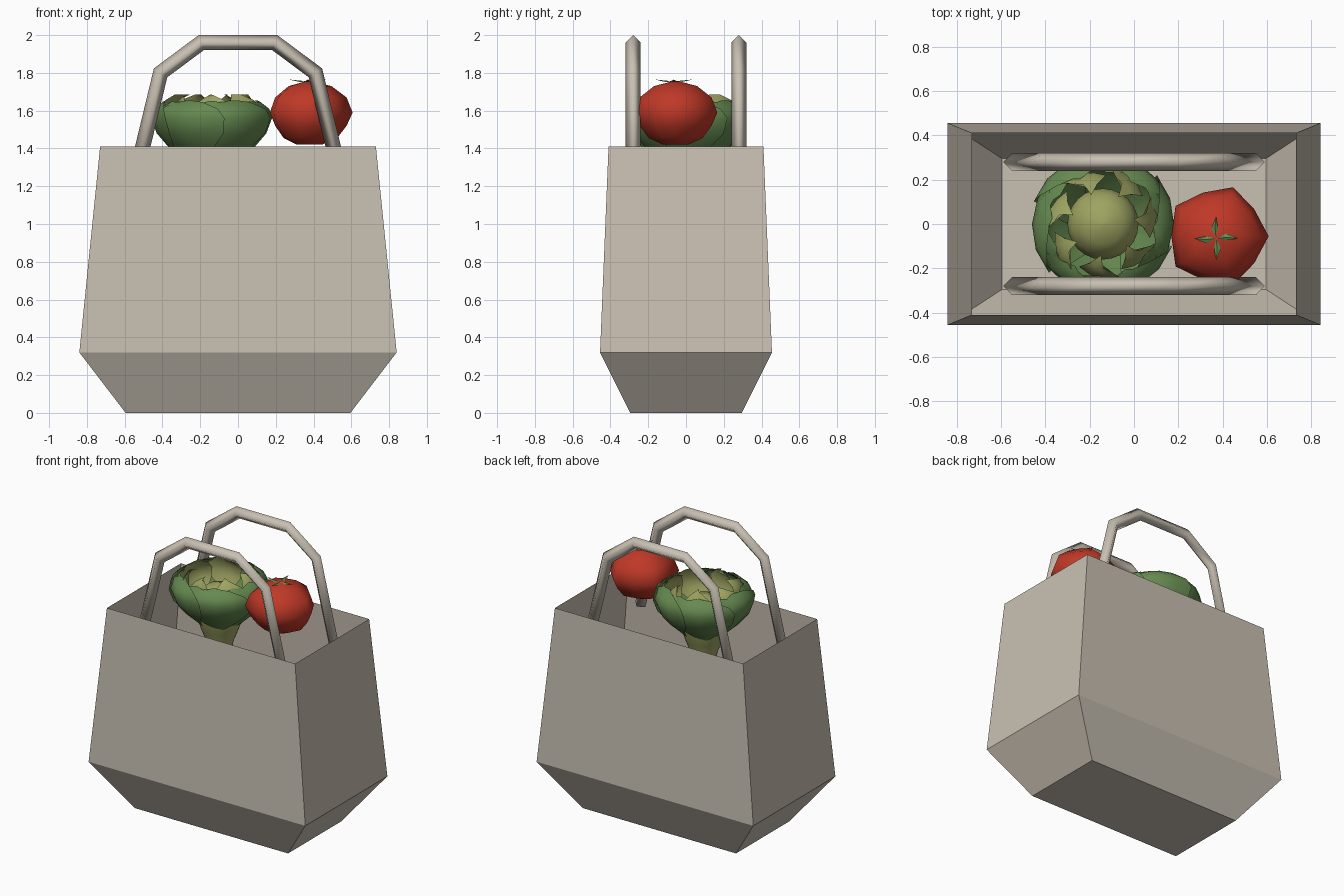
import bpy, bmesh, math
from mathutils import Vector

cube = bpy.data.objects.get("Cube")
if cube:
    bpy.data.objects.remove(cube, do_unlink=True)


def material(name, rgb):
    m = bpy.data.materials.new(name)
    m.use_nodes = True
    m.diffuse_color = (*rgb, 1)
    m.node_tree.nodes["Principled BSDF"].inputs["Base Color"].default_value = (*rgb, 1)
    return m


CANVAS = material("beige canvas", (0.58, 0.525, 0.445))
RED = material("tomato red", (0.52, 0.04, 0.02))
GREEN = material("leaf green", (0.13, 0.25, 0.08))
OLIVE = material("pale olive", (0.34, 0.37, 0.12))


def finish(name, bm, mat, smooth=None, recalc=True):
    if recalc:
        bmesh.ops.recalc_face_normals(bm, faces=bm.faces)
    mesh = bpy.data.meshes.new(name)
    bm.to_mesh(mesh)
    bm.free()
    mesh.materials.append(mat)
    ob = bpy.data.objects.new(name, mesh)
    bpy.context.collection.objects.link(ob)
    if smooth:
        bpy.ops.object.select_all(action='DESELECT')
        ob.select_set(True)
        bpy.context.view_layer.objects.active = ob
        bpy.ops.object.shade_smooth_by_angle(angle=math.radians(smooth))
    return ob


def loft(bm, rings, closed=True, cap_start=False, cap_end=False):
    """Join successive rows of points with quads."""
    rows = [[bm.verts.new(p) for p in ring] for ring in rings]
    n = len(rows[0])
    for a, b in zip(rows, rows[1:]):
        for i in range(n if closed else n - 1):
            j = (i + 1) % n
            bm.faces.new((a[i], a[j], b[j], b[i]))
    if cap_start:
        bm.faces.new(rows[0][::-1])
    if cap_end:
        bm.faces.new(rows[-1])


def polar(r, angle, z):
    return Vector((r * math.cos(angle), r * math.sin(angle), z))


def lathe(name, profile, center, segments, mat, smooth, wobble=lambda i: 1.0):
    bm = bmesh.new()
    c = Vector((*center, 0))
    loft(bm, [[c + polar(r * wobble(i), math.tau * i / segments, z)
               for i in range(segments)] for r, z in profile],
         cap_start=True, cap_end=True)
    return finish(name, bm, mat, smooth)


# Open bag: floor, flared base and tapering walls
bm = bmesh.new()
loft(bm, [[(sx * x, sy * y, z) for sx, sy in ((-1, -1), (1, -1), (1, 1), (-1, 1))]
          for x, y, z in ((0.595, 0.295, 0), (0.84, 0.455, 0.32), (0.73, 0.41, 1.41))],
     cap_start=True)
finish("bag", bm, CANVAS, recalc=False)

# Handles: diamond section swept along a faceted arch with mitred corners
half = [(0.55, 1.22), (0.41, 1.80), (0.195, 1.96)]
path = [Vector((-x, z)) for x, z in half] + [Vector(p) for p in half[::-1]]
R = 0.04
for name, y in (("front_handle", -0.28), ("back_handle", 0.28)):
    bm = bmesh.new()
    rings = []
    for i, p in enumerate(path):
        d0 = (p - path[i - 1]).normalized() if i else (path[1] - p).normalized()
        d1 = (path[i + 1] - p).normalized() if i < len(path) - 1 else d0
        t = (d0 + d1).normalized()
        o = Vector((-t.y, t.x)) * R / t.dot(d0)
        rings.append([(p.x + o.x, y, p.y + o.y), (p.x, y + R, p.y),
                      (p.x - o.x, y, p.y - o.y), (p.x, y - R, p.y)])
    loft(bm, rings, cap_start=True, cap_end=True)
    finish(name, bm, CANVAS, 100)

# Artichoke heart and stalk
HEAD = (-0.14, 0)
lathe("artichoke_heart",
      [(0.075, 1.05), (0.085, 1.18), (0.12, 1.27), (0.15, 1.36), (0.16, 1.44),
       (0.14, 1.51), (0.09, 1.56), (0.01, 1.585)], HEAD, 24, OLIVE, 60)


# Rings of overlapping leaves; each row is radius, height, half width in degrees
def leaf_ring(name, rows, count, turn, mat, skew):
    bm = bmesh.new()
    c = Vector((*HEAD, 0))
    for k in range(count):
        mid = math.tau * k / count + turn
        loft(bm, [[c + polar(r + skew * u, mid + u * math.radians(w), z)
                   for u in (-1, -0.5, 0, 0.5, 1)] for r, z, w in rows], closed=False)
    finish(name, bm, mat, 60, recalc=False)


leaf_ring("outer_leaves",
          [(0.13, 1.32, 14), (0.23, 1.41, 34), (0.29, 1.48, 42), (0.32, 1.56, 42),
           (0.305, 1.61, 36), (0.26, 1.645, 20), (0.235, 1.655, 3)],
          6, 0, GREEN, 0.008)
leaf_ring("middle_leaves",
          [(0.12, 1.33, 18), (0.22, 1.42, 38), (0.275, 1.49, 42), (0.295, 1.57, 40),
           (0.275, 1.62, 30), (0.24, 1.65, 4)],
          6, math.pi / 6, GREEN, 0.008)
leaf_ring("inner_leaves",
          [(0.20, 1.46, 12), (0.245, 1.53, 26), (0.25, 1.60, 28),
           (0.215, 1.655, 17), (0.17, 1.685, 2)],
          7, 0.2, OLIVE, 0.03)

# Tomato: five soft lobes
FRUIT = (0.375, -0.055)
lathe("tomato",
      [(0.07, 1.42), (0.15, 1.455), (0.20, 1.52), (0.232, 1.59), (0.20, 1.67),
       (0.12, 1.73), (0.02, 1.755)], FRUIT, 10, RED, 60,
      wobble=lambda i: 1.0 if i % 2 == 0 else 0.89)

# Tomato calyx: four folded pointed sepals in a pinwheel
bm = bmesh.new()
for k in range(4):
    a = k * math.pi / 2
    c = Vector((FRUIT[0] - 0.005, FRUIT[1] - 0.01, 0))
    base, tip = [bm.verts.new(c + polar(r, a, z)) for r, z in ((0, 1.755), (0.1, 1.765))]
    left = bm.verts.new(c + polar(0.05, a + 0.45, 1.752))
    right = bm.verts.new(c + polar(0.045, a - 0.2, 1.752))
    ridge = bm.verts.new(c + polar(0.05, a + 0.1, 1.76))
    for p, q in ((base, right), (right, tip), (tip, left), (left, base)):
        bm.faces.new((p, q, ridge))
finish("tomato_calyx", bm, GREEN, recalc=False)
